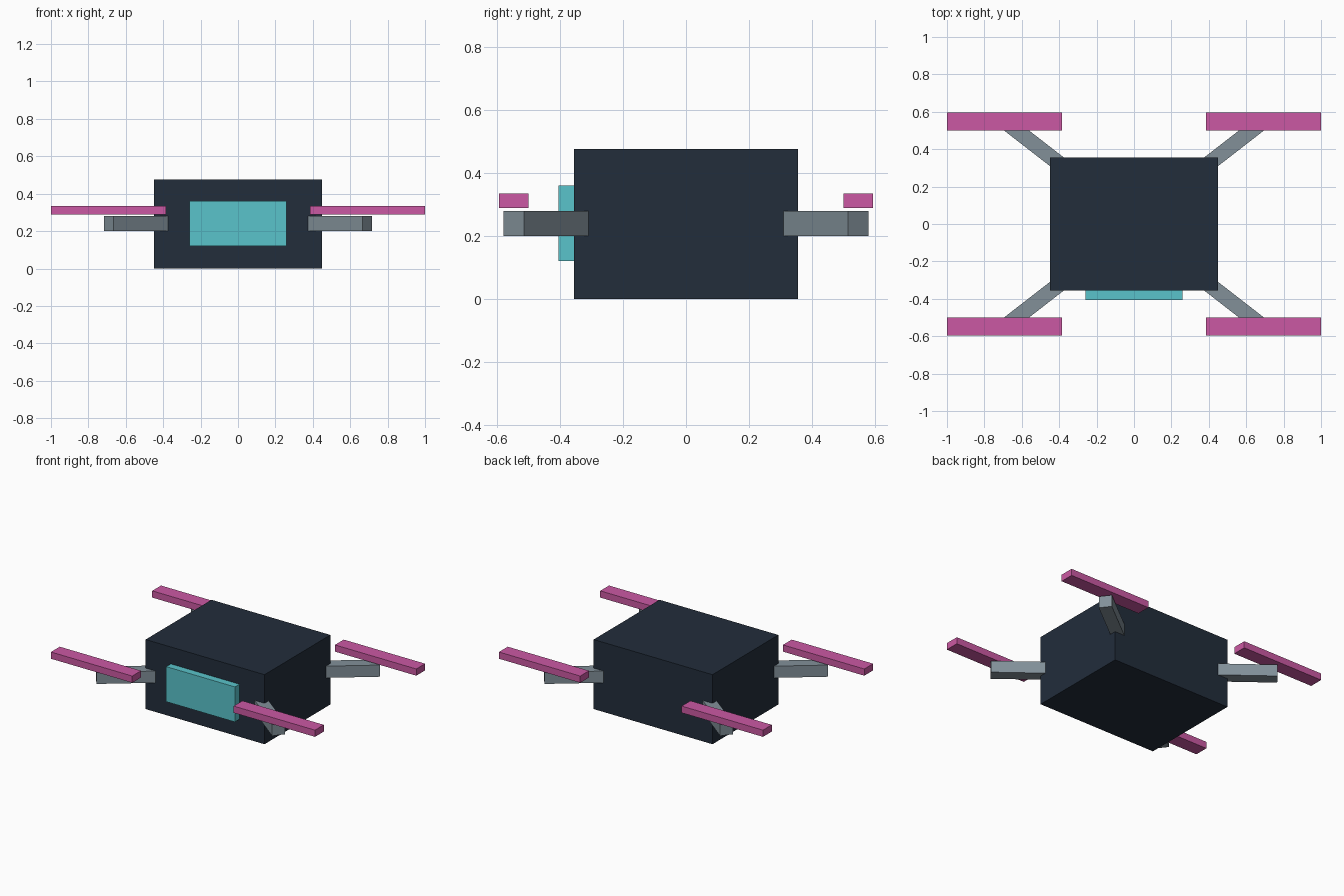
import bpy
import math
from mathutils import Matrix, Vector

cube = bpy.data.objects.get("Cube")
if cube:
    bpy.data.objects.remove(cube, do_unlink=True)


def material(name, rgb):
    """Flat material from 0-255 screen values, stored as linear."""
    linear = [((c / 255 + 0.055) / 1.055) ** 2.4 for c in rgb]
    mat = bpy.data.materials.new(name)
    mat.use_nodes = True
    mat.diffuse_color = (*linear, 1)
    bsdf = mat.node_tree.nodes["Principled BSDF"]
    bsdf.inputs["Base Color"].default_value = (*linear, 1)
    return mat


def box(name, centre, size, mat, angle=0.0):
    """Box of a given size, turned about z around its own centre."""
    bpy.ops.mesh.primitive_cube_add(size=1)
    obj = bpy.context.object
    obj.name = name
    obj.data.transform(Matrix.Diagonal((*size, 1)))
    obj.rotation_euler.z = angle
    obj.location = centre
    obj.data.materials.append(mat)
    return obj


navy = material("dark_navy", (34, 45, 59))
cyan = material("cyan", (90, 196, 203))
grey = material("slate_grey", (130, 144, 153))
pink = material("pink", (203, 89, 163))

# Central body and the raised front panel
box("body", (0, 0, 0.238), (0.90, 0.712, 0.476), navy)
box("front_panel", (0, -0.375, 0.24), (0.52, 0.06, 0.24), cyan)

# Diagonal arms reaching out of the body corners, each with a flat rotor blade
arm_angle = math.radians(37.8)
arm_length = 0.60
arm_tip = Vector((0.69, 0.548))
arm_mid = arm_tip - Vector((math.cos(arm_angle), math.sin(arm_angle))) * arm_length / 2

for sx, x_name in ((1, "left"), (-1, "right")):
    for sy, y_name in ((-1, "front"), (1, "back")):
        corner = f"{y_name}_{x_name}"
        box(f"arm_{corner}", (sx * arm_mid.x, sy * arm_mid.y, 0.24),
            (arm_length, 0.082, 0.08), grey, sx * sy * arm_angle)
        box(f"rotor_{corner}", (sx * 0.692, sy * 0.548, 0.312),
            (0.616, 0.095, 0.046), pink)
